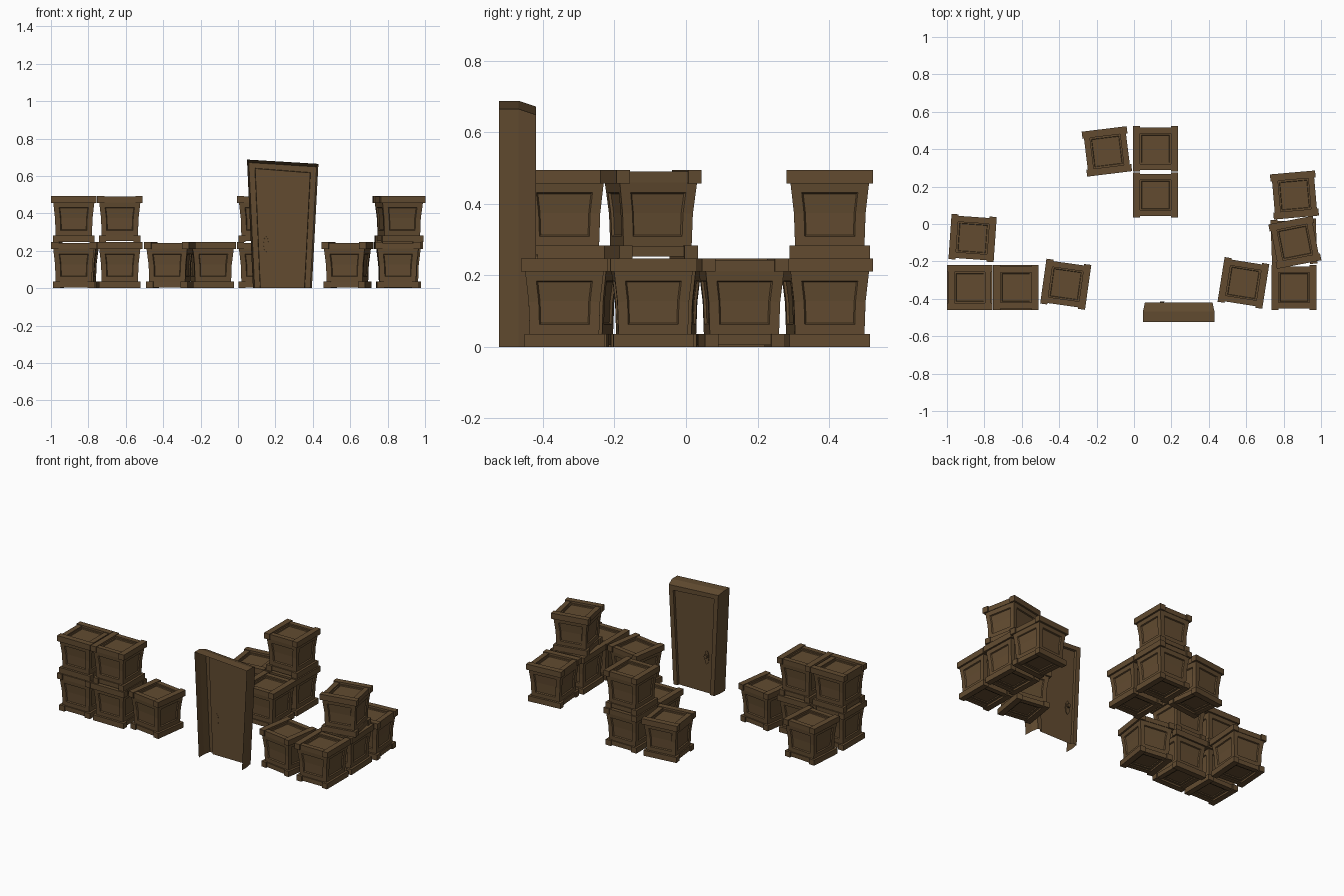
import bpy, bmesh, math
from mathutils import Matrix, Vector

if "Cube" in bpy.data.objects:
    bpy.data.objects.remove(bpy.data.objects["Cube"])

wood = bpy.data.materials.new("dark brown wood")
wood.diffuse_color = (0.122, 0.071, 0.030, 1)
wood.use_nodes = True
wood.node_tree.nodes["Principled BSDF"].inputs["Base Color"].default_value = wood.diffuse_color


def finish(bm, name, recalc=True):
    if recalc:
        bmesh.ops.recalc_face_normals(bm, faces=bm.faces[:])
    me = bpy.data.meshes.new(name)
    bm.to_mesh(me)
    bm.free()
    me.materials.append(wood)
    return me


def place(name, me, loc=(0, 0, 0), rot=0):
    ob = bpy.data.objects.new(name, me)
    ob.location = loc
    ob.rotation_euler[2] = math.radians(rot)
    bpy.context.collection.objects.link(ob)
    return ob


def box(bm, x0, x1, y0, y1, z0, z1):
    m = Matrix.Translation(((x0 + x1) / 2, (y0 + y1) / 2, (z0 + z1) / 2)) @ \
        Matrix.Diagonal((x1 - x0, y1 - y0, z1 - z0, 1))
    bmesh.ops.create_cube(bm, size=1, matrix=m)


def bridge(bm, a, b, closed=True):
    n = len(a)
    return [bm.faces.new((a[i], a[(i + 1) % n], b[(i + 1) % n], b[i]))
            for i in range(n if closed else n - 1)]


def crate_mesh():
    bm = bmesh.new()
    # flared body, one ring per height
    rings = []
    for z, h in ((0.012, 0.096), (0.034, 0.097), (0.125, 0.100), (0.212, 0.110), (0.234, 0.111)):
        rings.append([bm.verts.new((sx * h, sy * h, z))
                      for sx, sy in ((-1, -1), (1, -1), (1, 1), (-1, 1))])
    sides = [bridge(bm, a, b) for a, b in zip(rings, rings[1:])]
    caps = [bm.faces.new(rings[0][::-1]), bm.faces.new(rings[-1])]
    bmesh.ops.recalc_face_normals(bm, faces=bm.faces[:])
    # recessed panels between the corner posts
    for i in range(4):
        bmesh.ops.inset_region(bm, faces=[sides[1][i], sides[2][i]], thickness=0.028,
                               depth=0, use_even_offset=True)
        bmesh.ops.inset_region(bm, faces=[sides[1][i], sides[2][i]], thickness=0.004,
                               depth=-0.007, use_even_offset=True)
    for c in caps:
        bmesh.ops.inset_region(bm, faces=[c], thickness=0.052, depth=0)
        bmesh.ops.inset_region(bm, faces=[c], thickness=0.003, depth=-0.006)
    # top and bottom rails: long pair along y, shorter pair between them
    for h, z0, z1, c0, c1 in ((0.121, 0.210, 0.247, 0.212, 0.243),
                              (0.112, 0.0, 0.036, 0.005, 0.034)):
        for s in (-1, 1):
            a, b = sorted((s * (h - 0.038), s * h))
            box(bm, a, b, -h, h, z0, z1)
            a, b = sorted((s * (h - 0.040), s * (h - 0.008)))
            box(bm, -h + 0.036, h - 0.036, a, b, c0, c1)
    return finish(bm, "crate")


crate = crate_mesh()

# x, y, level, rotation (90 added where the long rails run along x)
spots = [
    (-0.878, -0.34, 0, 0), (-0.878, -0.34, 1, 90),
    (-0.632, -0.34, 0, 90), (-0.632, -0.34, 1, 0),
    (-0.365, -0.322, 0, -8), (-0.863, -0.075, 0, -4),
    (0.115, 0.402, 0, 0), (0.115, 0.402, 1, 0),
    (0.115, 0.155, 0, 0), (-0.145, 0.388, 0, 97),
    (0.855, -0.34, 0, 0), (0.855, -0.095, 0, 2),
    (0.860, -0.098, 1, 101), (0.858, 0.155, 0, 95),
    (0.585, -0.315, 0, -9),
]
for x, y, lv, r in spots:
    place("crate", crate, (x, y, lv * 0.247), r)

# doorway: shell open at the front and bottom, door leaf set into the rear face
bm = bmesh.new()


def door_ring(y, inset, drop):
    pts = ((0.080 + inset * 0.9, 0), (0.048 + inset, 0.688 - drop),
           (0.430 - inset, 0.665 - drop), (0.395 - inset * 0.9, 0))
    return [bm.verts.new((px, y, pz)) for px, pz in pts]


loops = [door_ring(-0.523, 0, 0), door_ring(-0.468, 0, 0), door_ring(-0.420, 0.010, 0.016),
         door_ring(-0.420, 0.042, 0.046), door_ring(-0.436, 0.044, 0.048)]
for a, b in zip(loops, loops[1:]):
    bridge(bm, a, b, closed=False)
bm.faces.new(loops[-1])
bmesh.ops.recalc_face_normals(bm, faces=bm.faces[:])
leaf = max(bm.faces, key=lambda f: f.calc_area())
if leaf.normal.y < 0:
    bmesh.ops.reverse_faces(bm, faces=bm.faces[:])
place("door", finish(bm, "door", recalc=False))

# door handle: eight-sided back plate and a knob
bm = bmesh.new()
for w, h, d, y, z in ((0.016, 0.048, 0.008, -0.433, 0.235), (0.012, 0.013, 0.022, -0.425, 0.245)):
    m = Matrix.Translation((0.15, y, z)) @ Matrix.Diagonal((w, 1, h, 1)) @ \
        Matrix.Rotation(math.pi / 2, 4, 'X')
    bmesh.ops.create_cone(bm, cap_ends=True, segments=8, radius1=1, radius2=0.85,
                          depth=d, matrix=m)
place("door_handle", finish(bm, "door_handle"))
